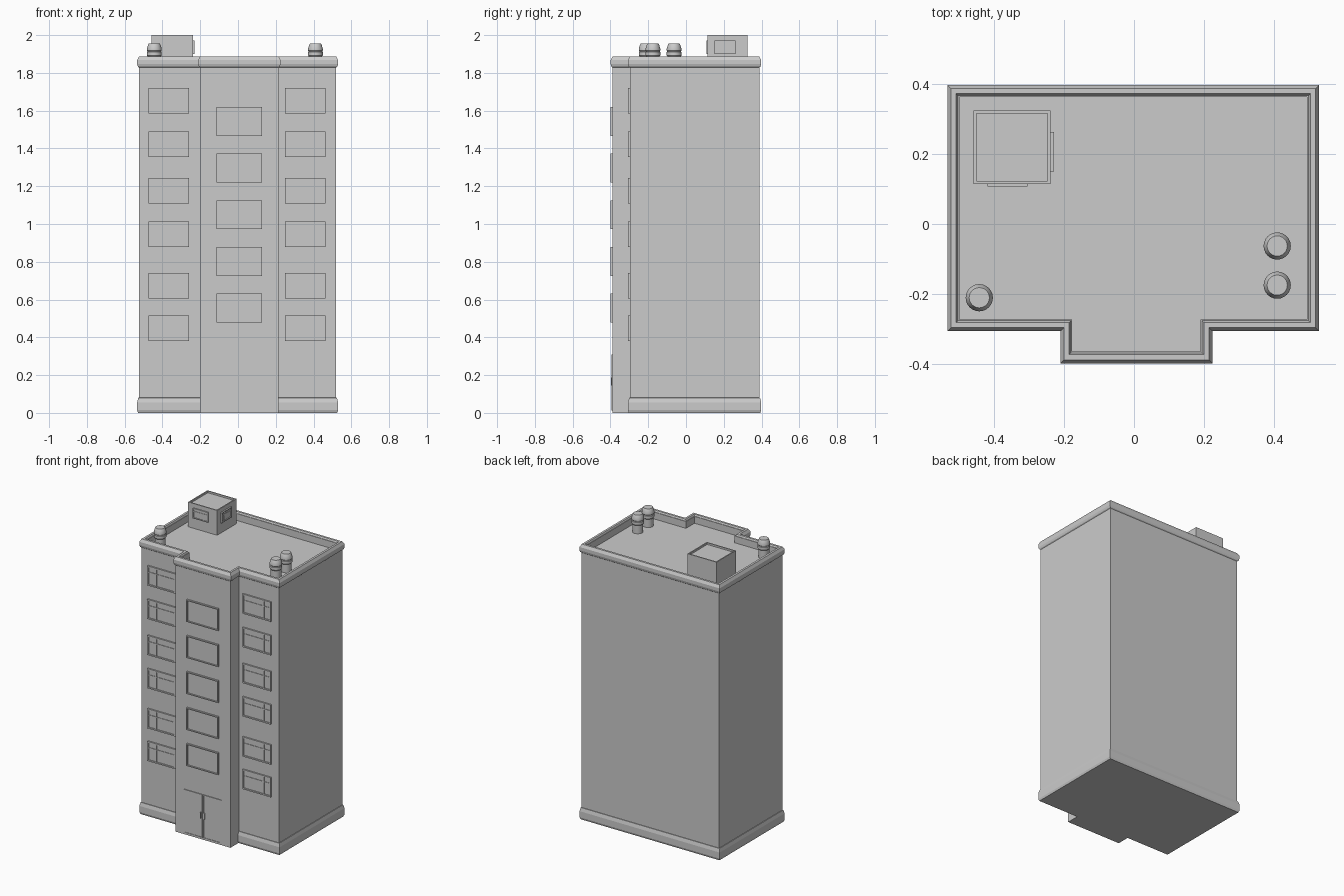
import bpy, bmesh, math
from mathutils import Matrix, Vector

if "Cube" in bpy.data.objects:
    bpy.data.objects.remove(bpy.data.objects["Cube"])


def finish(name, bm):
    bmesh.ops.recalc_face_normals(bm, faces=bm.faces)
    me = bpy.data.meshes.new(name)
    bm.to_mesh(me)
    bm.free()
    ob = bpy.data.objects.new(name, me)
    bpy.context.collection.objects.link(ob)
    return ob


def offset(outline, d):
    # mitred offset of a counter-clockwise right-angled outline
    out, n = [], len(outline)
    for i in range(n):
        p, c, q = (Vector(outline[(i + k) % n]) for k in (-1, 0, 1))
        a, b = (c - p).normalized(), (q - c).normalized()
        out.append(c + d * Vector((a.y + b.y, -a.x - b.x)))
    return out


def loft(name, outline, profile):
    # sweep an (offset, height) profile around an outline and cap both ends
    bm = bmesh.new()
    rings = [[bm.verts.new((p.x, p.y, z)) for p in offset(outline, d)] for d, z in profile]
    n = len(outline)
    for lo, hi in zip(rings, rings[1:]):
        for i in range(n):
            j = (i + 1) % n
            bm.faces.new((lo[i], lo[j], hi[j], hi[i]))
    bm.faces.new(rings[0][::-1])
    bm.faces.new(rings[-1])
    return finish(name, bm)


def rect(x0, x1, y0, y1):
    return [(x0, y0), (x1, y0), (x1, y1), (x0, y1)]


def add_box(bm, x0, x1, y0, y1, z0, z1):
    m = Matrix.Translation(((x0 + x1) / 2, (y0 + y1) / 2, (z0 + z1) / 2))
    bmesh.ops.create_cube(bm, size=1, matrix=m @ Matrix.Diagonal((x1 - x0, y1 - y0, z1 - z0, 1)))


def window(name, loc, w, h, split=None, angle=0, depth=0.01, f=0.009):
    # framed pane centred on loc, facing -y before rotation
    bm = bmesh.new()
    x, z = w / 2, h / 2
    pane = -depth * 0.35
    add_box(bm, -x + f, x - f, pane, 0.004, -z + f, z - f)
    for s in (-1, 1):
        a, b = sorted((s * x, s * (x - f)))
        add_box(bm, a, b, -depth, 0.004, -z, z)
        a, b = sorted((s * z, s * (z - f)))
        add_box(bm, -x + f, x - f, -depth, 0.004, a, b)
    if split is not None:
        m = -x + split * w
        add_box(bm, m - 0.004, m + 0.004, -depth * 0.8, 0, -z + f, z - f)
        t = h * 0.17
        add_box(bm, -x + f, x - f, -depth * 0.7, 0, t - 0.003, t + 0.003)
    ob = finish(name, bm)
    ob.matrix_world = Matrix.Translation(loc) @ Matrix.Rotation(angle, 4, 'Z')
    return ob


X0, X1, YF, YB = -0.524, 0.52, -0.297, 0.388
BX0, BX1, BY = -0.201, 0.215, -0.389

# walls with cornice, parapet and sunken roof
walls = [(X0, YF), (BX0, YF), (BX0, BY), (BX1, BY), (BX1, YF), (X1, YF), (X1, YB), (X0, YB)]
loft("building_walls", walls,
     [(0, 0), (0, 1.828), (0.006, 1.833), (0.01, 1.846), (0.01, 1.868), (0, 1.887),
      (-0.015, 1.887), (-0.02, 1.877), (-0.024, 1.877), (-0.024, 1.83)])

# base moulding around the main block
loft("base_plinth", rect(X0, X1, YF, YB),
     [(0.005, 0), (0.01, 0.014), (0.01, 0.056), (0.004, 0.08), (-0.01, 0.081)])

# wing windows, opening panes toward opposite sides
for i, z in enumerate((0.448, 0.672, 0.947, 1.175, 1.422, 1.652)):
    window(f"left_wing_window_{i+1}", (-0.367, YF, z), 0.214, 0.135, 0.3)
    window(f"right_wing_window_{i+1}", (0.355, YF, z), 0.214, 0.135, 0.74)

# stairwell windows on the projecting bay
for i in range(5):
    window(f"bay_window_{i+1}", (0.007, BY, 0.555 + 0.247 * i), 0.24, 0.152, depth=0.011, f=0.007)

# double entrance door with handles
for side, s in (("left", -1), ("right", 1)):
    window(f"{side}_door", (0.006 + s * 0.0735, BY, 0.161), 0.139, 0.298, depth=0.005, f=0.005)
    bm = bmesh.new()
    hx = 0.006 + s * 0.014
    add_box(bm, hx - 0.003, hx + 0.003, BY - 0.009, BY, 0.145, 0.187)
    finish(f"{side}_door_handle", bm)

# rooftop hut with shallow rim
loft("roof_hut", rect(-0.459, -0.239, 0.115, 0.325),
     [(0, 1.825), (0, 2.0), (-0.008, 2.0), (-0.008, 1.988)])
window("hut_front_window", (-0.362, 0.115, 1.936), 0.115, 0.07, 0.7, depth=0.007, f=0.006)
window("hut_side_window", (-0.239, 0.207, 1.936), 0.112, 0.07, 0.3, math.pi / 2, 0.01, 0.006)

# round roof vents, lathed
vent = [(0.034, 1.825), (0.034, 1.886), (0.039, 1.892), (0.039, 1.91), (0.036, 1.914),
        (0.039, 1.918), (0.039, 1.928), (0.034, 1.945), (0.029, 1.956)]
for k, (cx, cy) in enumerate(((-0.443, -0.211), (0.41, -0.063), (0.41, -0.175))):
    bm = bmesh.new()
    N = 24
    rings = [[bm.verts.new((cx + r * math.cos(2 * math.pi * i / N),
                            cy + r * math.sin(2 * math.pi * i / N), z)) for i in range(N)]
             for r, z in vent]
    for lo, hi in zip(rings, rings[1:]):
        for i in range(N):
            bm.faces.new((lo[i], lo[(i + 1) % N], hi[(i + 1) % N], hi[i]))
    bm.faces.new(rings[0][::-1])
    bm.faces.new(rings[-1])
    ob = finish(f"roof_vent_{k+1}", bm)
    bpy.ops.object.select_all(action='DESELECT')
    ob.select_set(True)
    bpy.context.view_layer.objects.active = ob
    bpy.ops.object.shade_smooth_by_angle(angle=math.radians(30))
